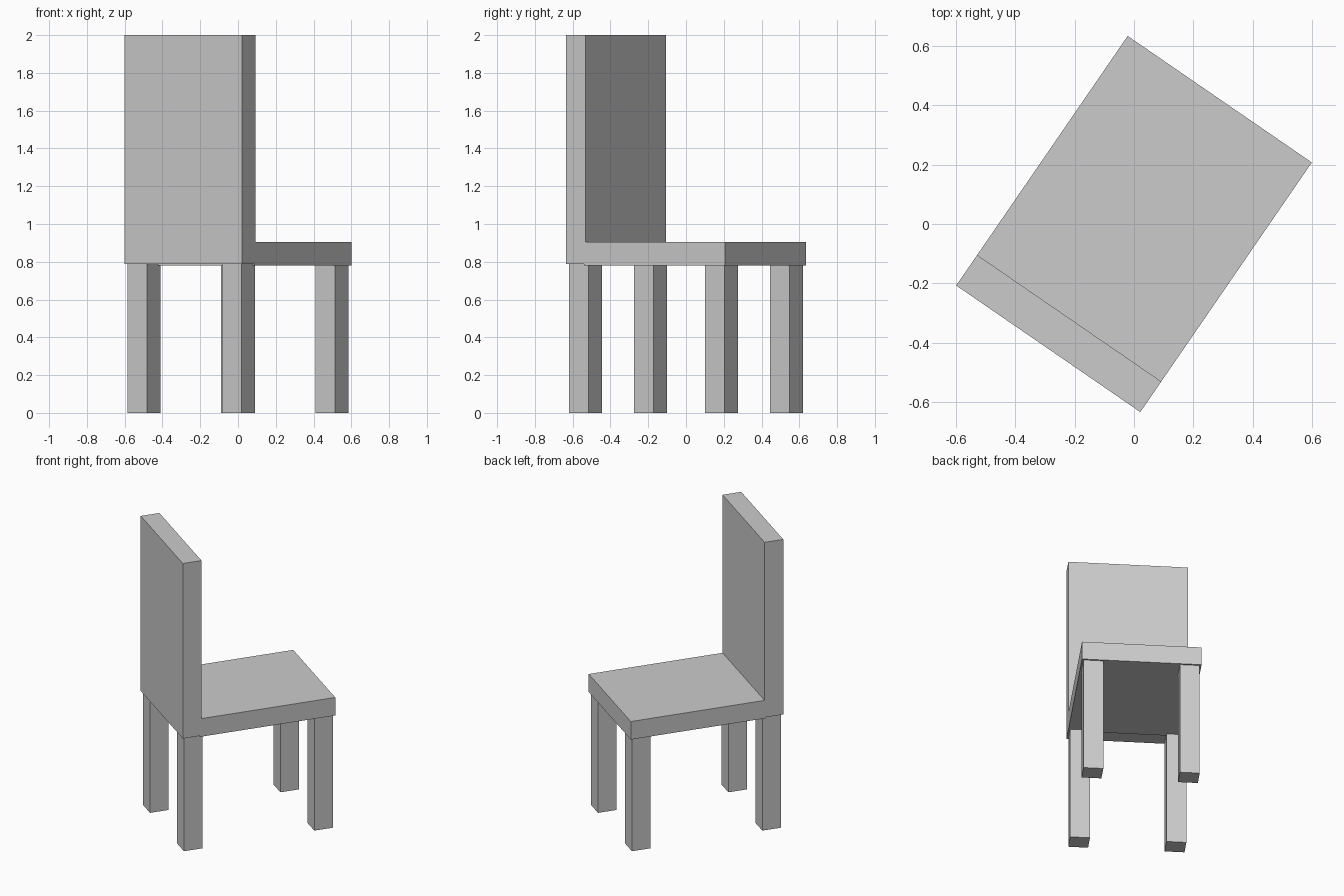
import bpy
from math import radians
from mathutils import Matrix

if "Cube" in bpy.data.objects:
    bpy.data.objects.remove(bpy.data.objects["Cube"])

TURN = Matrix.Rotation(radians(-34.5), 4, 'Z')  # whole chair is turned about z


def box(name, x, y, z):
    """Box from (min, max) ranges in the chair's own axes, then turned."""
    bpy.ops.mesh.primitive_cube_add(size=1)
    ob = bpy.context.object
    ob.name = name
    size = [b - a for a, b in (x, y, z)]
    centre = [(a + b) / 2 for a, b in (x, y, z)]
    ob.data.transform(Matrix.Translation(centre) @ Matrix.Diagonal((*size, 1)))
    ob.matrix_world = TURN
    return ob


HALF_W, HALF_D, THICK = 0.377, 0.511, 0.125
BACK_INNER = -HALF_D + THICK

# Seat slab, butting slightly into the backrest
box("seat", (-HALF_W, HALF_W), (BACK_INNER - 0.01, HALF_D), (0.78, 0.905))

# Tall backrest slab
box("backrest", (-HALF_W, HALF_W), (-HALF_D, BACK_INNER), (0.787, 2.0))

# Four square legs, slightly inset from the corners
LEG = THICK / 2
for side, sx in (("left", -1), ("right", 1)):
    for end, sy in (("back", -1), ("front", 1)):
        cx, cy = sx * 0.304, sy * 0.437
        box(f"{end}_{side}_leg", (cx - LEG, cx + LEG), (cy - LEG, cy + LEG), (0, 0.79))
